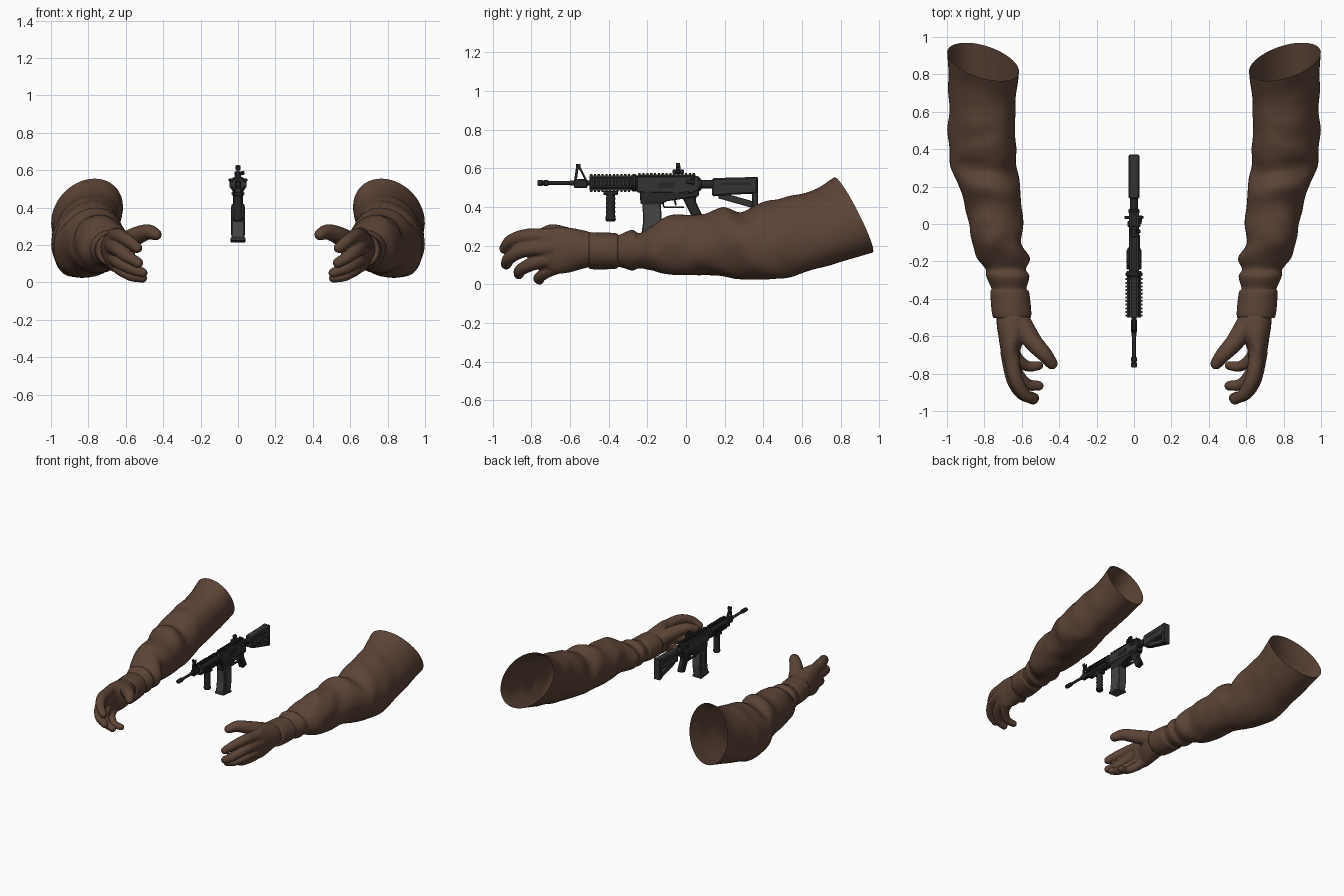
import bpy, bmesh
from math import sin, cos, pi, radians
from mathutils import Vector, noise

if "Cube" in bpy.data.objects:
    bpy.data.objects.remove(bpy.data.objects["Cube"])


def material(name, r, g, b):
    m = bpy.data.materials.new(name)
    m.use_nodes = True
    m.diffuse_color = (r, g, b, 1)
    m.node_tree.nodes["Principled BSDF"].inputs["Base Color"].default_value = (r, g, b, 1)
    return m


BROWN = material("brown cloth", .107, .057, .037)
BLACK = material("black metal", .02, .02, .021)
DARK = material("dark grey metal", .034, .034, .036)
GREY = material("grey polymer", .06, .06, .062)


def finish(name, bm, mat, smooth=None, bevel=0):
    bmesh.ops.recalc_face_normals(bm, faces=bm.faces)
    me = bpy.data.meshes.new(name)
    bm.to_mesh(me)
    bm.free()
    me.materials.append(mat)
    if smooth:
        me.shade_smooth()
        me.set_sharp_from_angle(angle=radians(smooth))
    ob = bpy.data.objects.new(name, me)
    bpy.context.scene.collection.objects.link(ob)
    if bevel:
        mod = ob.modifiers.new("bevel", "BEVEL")
        mod.width = bevel
        mod.segments = 1
    return ob


def loft(bm, rings, caps=True):
    loops = [[bm.verts.new(p) for p in ring] for ring in rings]
    n = len(loops[0])
    for a, b in zip(loops, loops[1:]):
        for i in range(n):
            j = (i + 1) % n
            bm.faces.new((a[i], a[j], b[j], b[i]))
    if caps:
        bm.faces.new(loops[0])
        bm.faces.new(loops[-1])


def spline(rows, steps):
    """Catmull-Rom interpolation of rows of numbers."""
    rows = [Vector(r) for r in rows]
    pts = [rows[0] * 2 - rows[1]] + rows + [rows[-1] * 2 - rows[-2]]
    out = []
    for a, b, c, d in zip(pts, pts[1:], pts[2:], pts[3:]):
        for s in range(steps):
            t = s / steps
            out.append((b * 2 + (c - a) * t + (a * 2 - b * 5 + c * 4 - d) * t * t
                        + (b * 3 - a - c * 3 + d) * t ** 3) / 2)
    return out + [rows[-1]]


def section(row, n, wrinkle=0):
    """Oval ring from top y,z, bottom y,z and inner and outer x."""
    ty, tz, by, bz, xi, xo = row
    k = min(1, max(0, (ty + .1) / .7))
    centre = Vector((xi + xo, ty + by, tz + bz)) / 2
    side = Vector(((xo - xi) / 2, .03 * k, 0))
    up = Vector((-.04 * k, (ty - by) / 2, (tz - bz) / 2))
    ring = []
    for i in range(n):
        a = 2 * pi * i / n
        fold = noise.noise(Vector((cos(a), sin(a) + 2, ty * 9 + .6 * cos(a))))
        ring.append(centre + (side * cos(a) + up * sin(a)) * (1 + wrinkle * fold))
    return ring


def mirror(ob):
    ob.modifiers.new("mirror", "MIRROR").use_mirror_merge = False


# Sleeves: open at the shoulder, gathered at the cuff
sleeve_rows = [
    (-.49, .24, -.49, .11, .59, .72), (-.495, .268, -.495, .08, .55, .755),
    (-.37, .266, -.37, .08, .56, .768), (-.345, .257, -.345, .09, .575, .762),
    (-.28, .283, -.28, .075, .56, .79), (-.24, .265, -.24, .085, .578, .795),
    (-.18, .3, -.18, .07, .56, .84), (-.1, .35, -.1, .055, .6, .865),
    (0, .36, 0, .05, .595, .885), (.1, .365, .1, .05, .6, .905),
    (.19, .405, .22, .03, .61, .94), (.28, .365, .32, .03, .625, .985),
    (.36, .41, .44, .025, .63, .99), (.46, .44, .56, .045, .638, .985),
    (.57, .465, .7, .09, .64, .99), (.68, .497, .83, .125, .63, .988),
    (.77, .555, .965, .165, .62, .995)]
bm = bmesh.new()
rings = []
for row in spline(sleeve_rows, 6):
    fade = min(1, max(.1, (row[0] + .4) * 4)) * min(1, max(.1, (.8 - row[0]) * 3))
    rings.append(section(row, 48, .09 * fade))
loft(bm, rings, caps=False)
mirror(finish("sleeves", bm, BROWN, smooth=80))

# Hands: palm and curled digits fused into one skin
bm = bmesh.new()
palm = [(-.44, .255, -.44, .1, .58, .73), (-.53, .28, -.53, .082, .56, .735),
        (-.6, .293, -.6, .062, .575, .725), (-.67, .295, -.66, .055, .605, .715),
        (-.74, .285, -.7, .065, .61, .7), (-.78, .265, -.73, .09, .625, .685)]
loft(bm, [section(r, 24) for r in spline(palm, 4)])
digits = {
    "thumb": [(.605, -.53, .21, .058), (.54, -.63, .25, .05), (.48, -.695, .27, .042), (.44, -.745, .257, .033)],
    "index": [(.66, -.68, .245, .042), (.635, -.82, .25, .039), (.59, -.905, .225, .034), (.54, -.938, .185, .029)],
    "middle": [(.675, -.68, .19, .042), (.645, -.83, .18, .039), (.595, -.91, .14, .034), (.535, -.93, .105, .029)],
    "ring": [(.67, -.66, .14, .04), (.635, -.785, .11, .037), (.575, -.855, .075, .032), (.51, -.865, .052, .027)],
    "little": [(.66, -.62, .105, .038), (.63, -.71, .07, .033), (.57, -.76, .035, .029), (.51, -.757, .023, .025)]}
for path in digits.values():
    pts = spline(path, 5)
    rings = []
    for i, p in enumerate(pts):
        t = (pts[min(i + 1, len(pts) - 1)] - pts[max(i - 1, 0)]).xyz.normalized()
        q = t.to_track_quat("Z", "Y")
        stops = [(0, 1)] if i < len(pts) - 1 else [(0, 1), (.5, .87), (.87, .5), (.98, .2)]
        for ahead, wide in stops:
            rings.append([p.xyz + t * p.w * ahead
                          + q @ Vector((cos(a * pi / 6), sin(a * pi / 6), 0)) * p.w * wide
                          for a in range(12)])
    loft(bm, rings)
hands = finish("hands", bm, BROWN, smooth=80)
fuse = hands.modifiers.new("fuse", "REMESH")
fuse.mode = "VOXEL"
fuse.voxel_size = .006
fuse.use_smooth_shade = True
soften = hands.modifiers.new("soften", "SMOOTH")
soften.factor = .5
soften.iterations = 5
mirror(hands)


# Rifle helpers
def prism(name, outline, half, mat, bevel=.003):
    bm = bmesh.new()
    loft(bm, [[(s * half, y, z) for y, z in outline] for s in (-1, 1)])
    return finish(name, bm, mat, bevel=bevel)


def strut(name, p, q, thick, half, mat):
    p, q = Vector(p), Vector(q)
    n = (q - p).orthogonal().normalized() * thick / 2
    return prism(name, [p + n, q + n, q - n, p - n], half, mat, .002)


def boxes(name, items, mat, bevel=0):
    """Each item is centre x,y,z and full size x,y,z."""
    bm = bmesh.new()
    for x, y, z, sx, sy, sz in items:
        cube = bmesh.ops.create_cube(bm, size=1)["verts"]
        bmesh.ops.scale(bm, vec=(sx, sy, sz), verts=cube)
        bmesh.ops.translate(bm, vec=(x, y, z), verts=cube)
    return finish(name, bm, mat, bevel=bevel)


def lathe(name, stations, mat, z=.525, upright_y=None, sides=16):
    bm = bmesh.new()
    rings = []
    for s, r in stations:
        circle = [(r * cos(2 * pi * i / sides), r * sin(2 * pi * i / sides)) for i in range(sides)]
        rings.append([(a, s, z + b) if upright_y is None else (a, upright_y + b, s) for a, b in circle])
    loft(bm, rings)
    return finish(name, bm, mat, smooth=35)


# Barrel, muzzle and front sight
lathe("barrel", [(-.72, .01), (-.6, .01), (-.6, .013), (-.48, .013)], BLACK)
lathe("muzzle", [(-.768, .012), (-.76, .016), (-.745, .016), (-.742, .013), (-.735, .013),
                 (-.732, .016), (-.715, .016), (-.71, .011)], BLACK)
boxes("front_sight_base", [(0, -.545, .522, .032, .07, .045)], BLACK, .004)
strut("front_sight_post", (-.572, .535), (-.56, .62), .014, .008, BLACK)
strut("front_sight_brace", (-.515, .535), (-.556, .615), .011, .008, BLACK)
boxes("front_sight_ears", [(s * .01, -.557, .613, .005, .022, .022) for s in (-1, 1)], BLACK)

# Railed handguard
lathe("handguard", [(-.5, .034), (-.285, .034)], DARK, sides=8)
teeth = []
for i in range(11):
    y = -.49 + i * .0195
    teeth += [(s * .041, y, .525, .01, .011, .034) for s in (-1, 1)]
    teeth += [(0, y, .525 + s * .041, .034, .011, .01) for s in (-1, 1)]
boxes("handguard_rail_teeth", teeth, BLACK)
boxes("handguard_rails", [(0, -.392, .525, .076, .215, .026), (0, -.392, .525, .026, .215, .076)], DARK)
lathe("handguard_ring", [(-.285, .036), (-.275, .045), (-.262, .045), (-.25, .034)], BLACK)

# Foregrip with finger ridges
boxes("foregrip_mount", [(0, -.39, .473, .045, .075, .022)], BLACK, .003)
grip = [(.466, .024)]
for i in range(5):
    z = .455 - i * .023
    grip += [(z, .022), (z - .011, .025)]
lathe("foregrip", grip + [(.335, .027), (.325, .021)], BLACK, upright_y=-.39)

# Receiver
prism("upper_receiver", [(-.255, .56), (.065, .56), (.07, .49), (.03, .47), (-.255, .475)], .028, DARK, .005)
prism("lower_receiver", [(-.24, .48), (.07, .49), (.065, .455), (-.1, .43), (-.125, .415), (-.235, .415)],
      .026, BLACK, .004)
boxes("top_rail", [(0, -.1, .564, .026, .3, .01)], BLACK)
boxes("top_rail_teeth", [(0, -.24 + i * .02, .572, .034, .011, .01) for i in range(15)], BLACK)
boxes("charging_handle", [(0, .035, .547, .1, .018, .016), (0, .05, .55, .03, .04, .014)], BLACK, .003)
boxes("ejection_port", [(.028, -.1, .515, .006, .085, .03)], BLACK)
boxes("controls", [(s * .028, .0, .475, .014, .03, .012) for s in (-1, 1)], DARK, .002)
lathe("forward_assist", [(.0, .008), (.03, .012), (.045, .012)], BLACK, z=.53).location.x = .032

# Rear sight
boxes("rear_sight", [(0, -.04, .583, .04, .06, .022), (0, -.04, .603, .014, .022, .03)], BLACK, .003)
lathe("rear_sight_aperture", [(-.052, .013), (-.03, .013)], BLACK, z=.616)
boxes("rear_sight_knob", [(.025, -.04, .585, .02, .02, .02)], BLACK, .004)

# Magazine
prism("magazine", [(-.225, .42), (-.13, .42), (-.125, .32), (-.14, .225), (-.235, .235), (-.222, .32)],
      .035, GREY, .005)
prism("magazine_floorplate", [(-.24, .24), (-.135, .23), (-.137, .213), (-.243, .223)], .039, GREY)
boxes("magazine_ribs", [(s * .034, y, .33, .006, .012, .15) for s in (-1, 1) for y in (-.2, -.155)], GREY)

# Pistol grip and trigger
prism("pistol_grip", [(-.02, .45), (.055, .46), (.05, .43), (.09, .345), (.04, .33), (.005, .4)], .022, BLACK, .007)
strut("trigger_guard_bottom", (-.115, .4), (-.01, .4), .008, .01, BLACK)
strut("trigger_guard_front", (-.115, .4), (-.12, .43), .008, .01, BLACK)
strut("trigger", (-.06, .44), (-.052, .408), .009, .005, DARK)

# Buffer tube and stock
lathe("buffer_tube", [(.06, .03), (.078, .03), (.08, .022), (.2, .022)], BLACK, z=.517)
prism("stock_body", [(.135, .55), (.37, .556), (.37, .47), (.25, .465), (.135, .455)], .029, DARK, .008)
prism("stock_butt", [(.342, .556), (.372, .556), (.372, .39), (.342, .398)], .027, DARK, .004)
strut("stock_lower_strut", (.17, .462), (.355, .41), .034, .02, DARK)
boxes("stock_grooves", [(s * .0285, .255, .52, .004, .15, .012) for s in (-1, 1)], BLACK)
